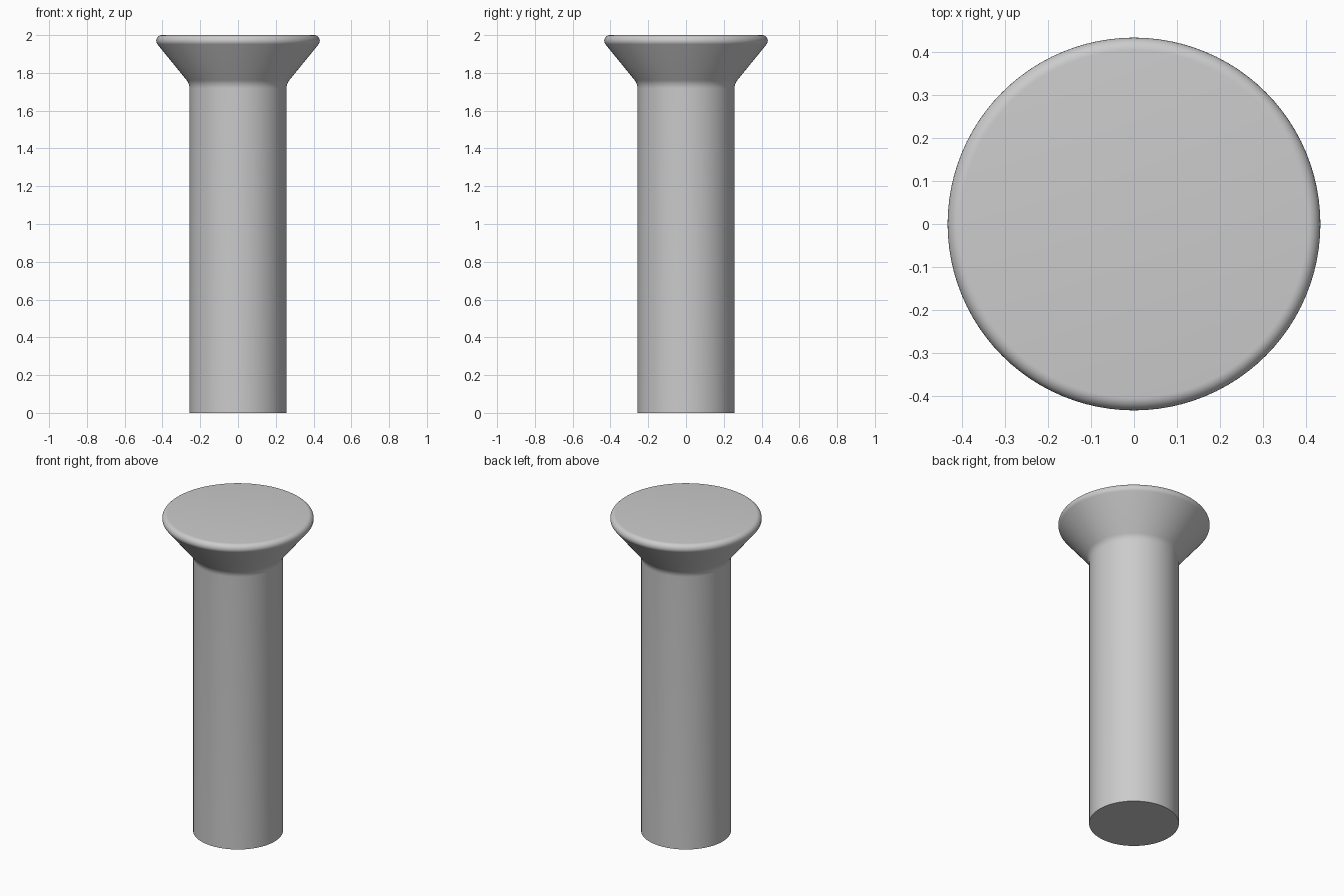
import bpy, bmesh, math
from mathutils import Vector

cube = bpy.data.objects.get("Cube")
if cube:
    bpy.data.objects.remove(cube, do_unlink=True)

# Plain grey metal
grey = bpy.data.materials.new("grey_metal")
grey.use_nodes = True
colour = (0.6, 0.6, 0.6, 1)
grey.diffuse_color = colour
grey.node_tree.nodes["Principled BSDF"].inputs["Base Color"].default_value = colour

SHAFT_R, HEAD_R, HEIGHT = 0.257, 0.433, 2.0
RIM, FILLET, FILLET_Z = 0.03, 0.07, 1.718
CONE = math.radians(39)   # cone's tilt away from vertical


def arc(cx, cz, r, start, end, steps):
    """Points along an arc in the x-z plane."""
    angles = [start + (end - start) * i / steps for i in range(steps + 1)]
    return [(cx + r * math.cos(a), cz + r * math.sin(a)) for a in angles]


# Half profile: shaft, fillet under the head, cone, rounded rim, flat top
profile = [(0, 0), (SHAFT_R, 0)]
profile += arc(SHAFT_R + FILLET, FILLET_Z, FILLET, math.pi, math.pi - CONE, 6)
profile += arc(HEAD_R - RIM, HEIGHT - RIM, RIM, -CONE, math.pi / 2, 10)
profile.append((0, HEIGHT))

# Spin the profile into the solid rivet
bm = bmesh.new()
verts = [bm.verts.new((x, 0, z)) for x, z in profile]
edges = [bm.edges.new(pair) for pair in zip(verts, verts[1:])]
bmesh.ops.spin(bm, geom=verts + edges, axis=Vector((0, 0, 1)), cent=(0, 0, 0),
               angle=math.tau, steps=96, use_merge=True)
bmesh.ops.remove_doubles(bm, verts=bm.verts, dist=0.0001)
bmesh.ops.recalc_face_normals(bm, faces=bm.faces)
mesh = bpy.data.meshes.new("rivet")
bm.to_mesh(mesh)
bm.free()
mesh.materials.append(grey)

rivet = bpy.data.objects.new("rivet", mesh)
bpy.context.collection.objects.link(rivet)
bpy.context.view_layer.objects.active = rivet
rivet.select_set(True)
bpy.ops.object.shade_smooth_by_angle(angle=math.radians(35))
